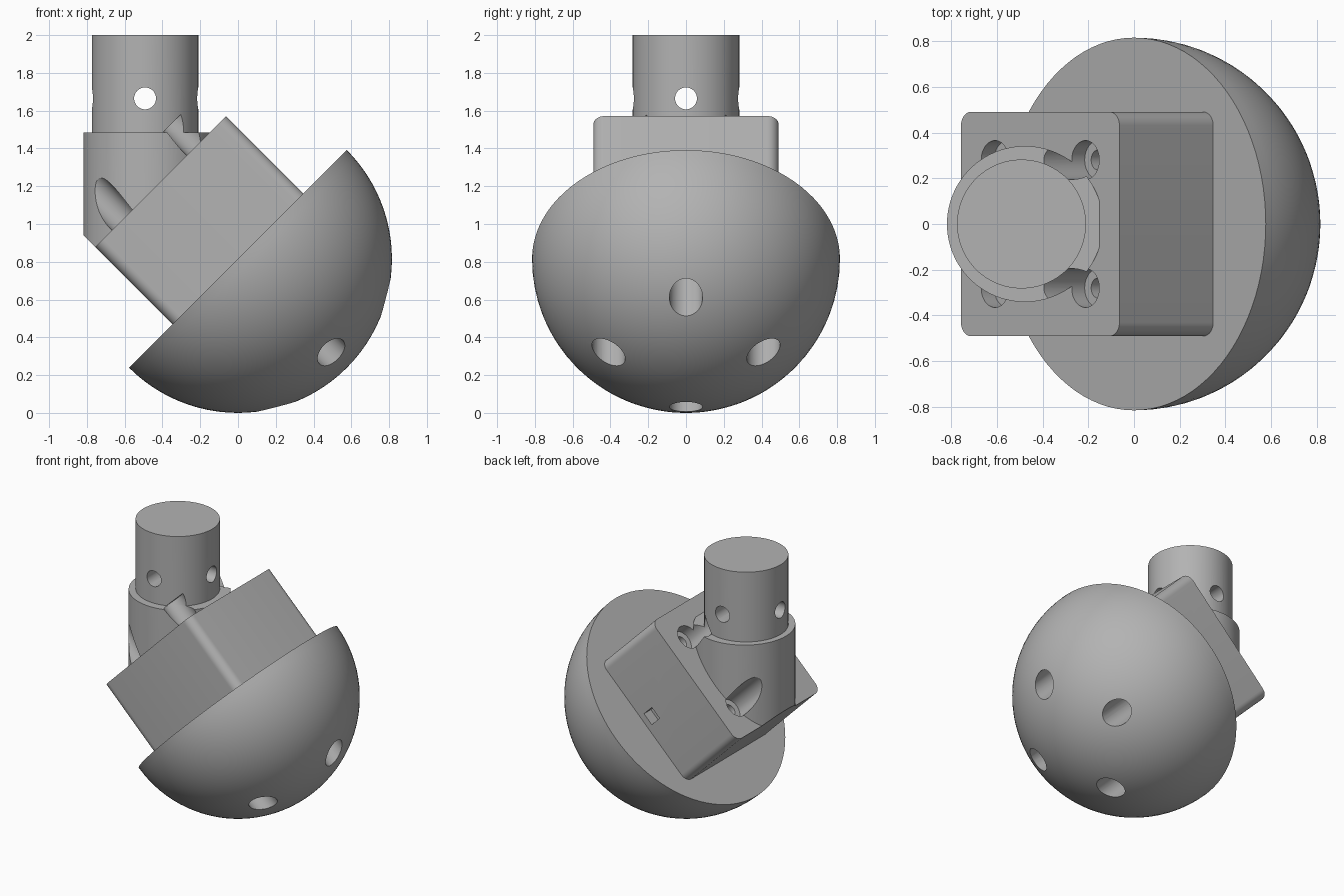
import bpy, bmesh
from math import pi, radians, sqrt
from mathutils import Matrix, Vector

if "Cube" in bpy.data.objects:
    bpy.data.objects.remove(bpy.data.objects["Cube"], do_unlink=True)

grey = bpy.data.materials.new("plain_grey")
grey.use_nodes = True
COLOUR = (0.45, 0.45, 0.45, 1)
grey.diffuse_color = COLOUR
grey.node_tree.nodes["Principled BSDF"].inputs["Base Color"].default_value = COLOUR

# Tilted frame: local z is the normal of the dome's flat face
R = 0.815
TILT = Matrix.Translation((0, 0, R)) @ Matrix.Rotation(radians(-45), 4, 'Y')
HALF, HEIGHT, SCREW = 0.49, 0.58, 0.28


def to_object(name, bm):
    bmesh.ops.recalc_face_normals(bm, faces=bm.faces)
    mesh = bpy.data.meshes.new(name)
    bm.to_mesh(mesh)
    bm.free()
    mesh.materials.append(grey)
    obj = bpy.data.objects.new(name, mesh)
    bpy.context.collection.objects.link(obj)
    return obj


def cylinder(name, r, z0, z1, frame, x=0, y=0, sides=64):
    bm = bmesh.new()
    place = frame @ Matrix.Translation((x, y, (z0 + z1) / 2))
    bmesh.ops.create_cone(bm, cap_ends=True, segments=sides, radius1=r, radius2=r,
                          depth=z1 - z0, matrix=place)
    return to_object(name, bm)


def box(name, size, centre, frame, corner=0):
    bm = bmesh.new()
    bmesh.ops.create_cube(bm, size=1, matrix=Matrix.Diagonal((*size, 1)))
    if corner:
        upright = [e for e in bm.edges
                   if abs(e.verts[0].co.z - e.verts[1].co.z) > 0.1]
        bmesh.ops.bevel(bm, geom=upright, offset=corner, segments=8,
                        profile=0.5, affect='EDGES')
    bm.transform(frame @ Matrix.Translation(centre))
    return to_object(name, bm)


def cut(obj, cutters):
    bpy.context.view_layer.objects.active = obj
    for c in cutters:
        c.hide_render = True
        mod = obj.modifiers.new("cut", 'BOOLEAN')
        mod.operation, mod.solver, mod.object = 'DIFFERENCE', 'EXACT', c
        bpy.ops.object.modifier_apply(modifier=mod.name)


def discard(cutters):
    for c in cutters:
        bpy.data.objects.remove(c, do_unlink=True)


# Half-ball base, its round side pointing down the tilted axis
bm = bmesh.new()
bmesh.ops.create_uvsphere(bm, u_segments=96, v_segments=48, radius=R)
bmesh.ops.bisect_plane(bm, geom=bm.verts[:] + bm.edges[:] + bm.faces[:], dist=1e-5,
                       plane_co=(0, 0, 0), plane_no=(0, 0, 1), clear_outer=True)
bmesh.ops.holes_fill(bm, edges=[e for e in bm.edges if e.is_boundary])
bm.transform(TILT)
dome = to_object("dome", bm)
sockets = [cylinder("socket_cutter", 0.088, -1, -0.15, TILT, x, y, 48)
           for x, y in ((0.41, 0), (-0.41, 0), (0, 0.41), (0, -0.41))]
cut(dome, sockets)
discard(sockets)

# Mounting block on the flat face, with a small side port
block = box("mounting_block", (2 * HALF, 2 * HALF, HEIGHT), (0, 0, HEIGHT / 2), TILT, 0.06)
port = [box("port_cutter", (0.09, 0.16, 0.09), (0, HALF, 0.09), TILT)]
cut(block, port)
discard(port)

# Collar, trimmed to the block's top face and lower side
bm = bmesh.new()
bmesh.ops.create_cone(bm, cap_ends=True, segments=96, radius1=0.341, radius2=0.341,
                      depth=1.185, matrix=Matrix.Translation((-0.477, 0, 0.8925)))
for point, normal in (((0, 0, HEIGHT), (0, 0, 1)), ((-HALF, 0, 0), (1, 0, 0))):
    cutting = bmesh.ops.bisect_plane(
        bm, geom=bm.verts[:] + bm.edges[:] + bm.faces[:], dist=1e-5,
        plane_co=TILT @ Vector(point), plane_no=TILT.to_3x3() @ Vector(normal),
        clear_inner=True)
    bmesh.ops.holes_fill(bm, edges=[e for e in bm.edges if e.is_boundary])
collar = to_object("collar", bm)

# Upright post with crossing pin holes
post = cylinder("post", 0.282, 1.485, 2, Matrix.Identity(4), -0.492, 0, 96)
pins = []
for axis in 'XY':
    frame = Matrix.Translation((-0.492, 0, 1.665)) @ Matrix.Rotation(pi / 2, 4, axis)
    pins.append(cylinder("pin_cutter", 0.058, -0.5, 0.5, frame, sides=48))
cut(post, pins)
discard(pins)

# Four stepped screw holes, also clearing the collar and post
heads, shanks = [], []
for x, top in ((SCREW, 0.755), (-SCREW, 1.2)):
    for y in (SCREW, -SCREW):
        heads.append(cylinder("head_cutter", 0.085, HEIGHT - 0.08, top, TILT, x, y, 48))
        shanks.append(cylinder("shank_cutter", 0.045, 0.2, HEIGHT, TILT, x, y, 32))
cut(block, heads + shanks)
cut(collar, heads)
cut(post, heads[:2])
discard(heads + shanks)

# Smooth the curved surfaces, keep the machined edges crisp
for obj in (dome, block, collar, post):
    bpy.ops.object.select_all(action='DESELECT')
    obj.select_set(True)
    bpy.context.view_layer.objects.active = obj
    bpy.ops.object.shade_smooth_by_angle(angle=radians(30))
